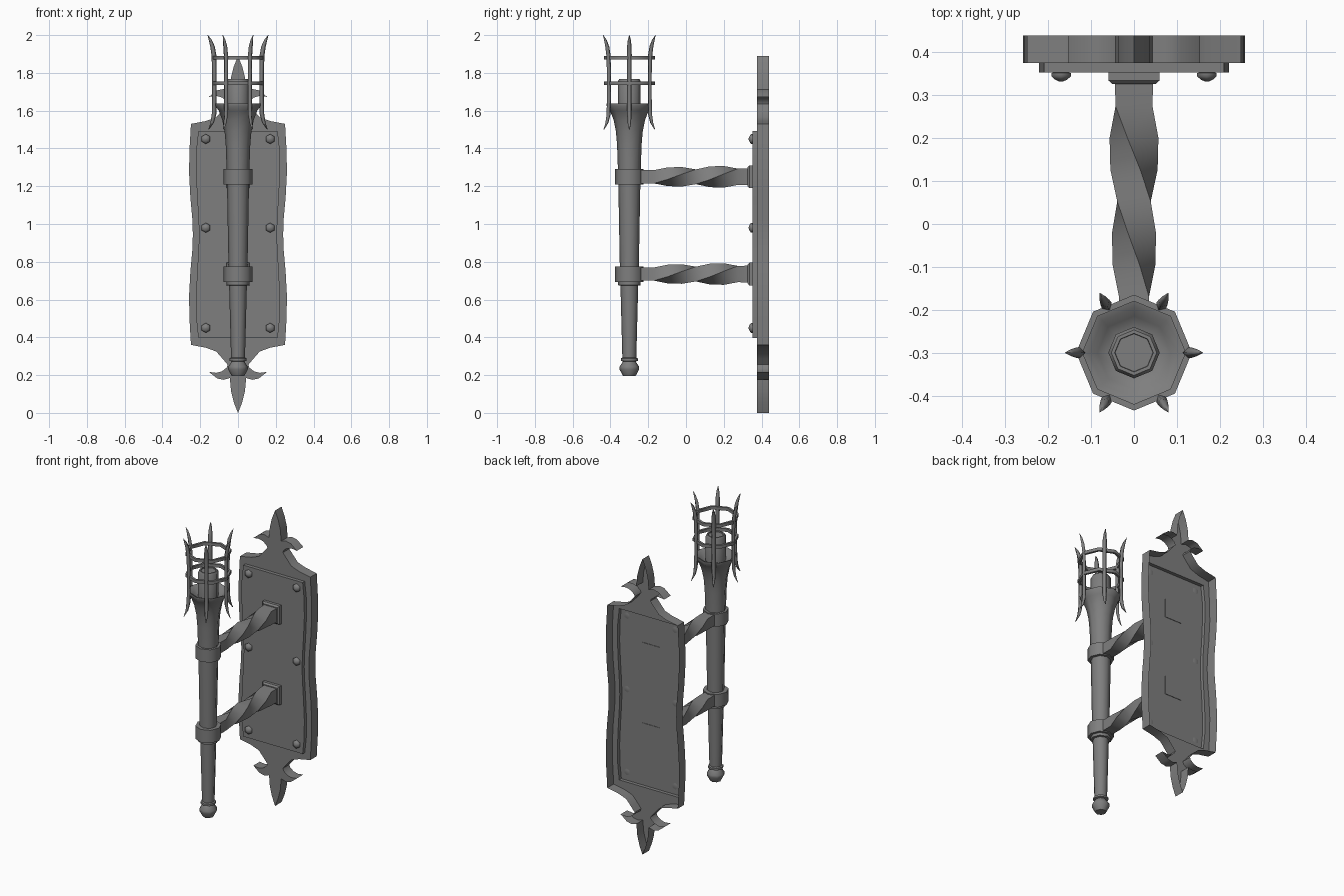
import bpy, bmesh, math
from math import pi, sin, cos

if "Cube" in bpy.data.objects:
    bpy.data.objects.remove(bpy.data.objects["Cube"])

TY = -0.30   # torch axis
MID = 0.945  # mirror height of the wall plate

# dark iron
iron = bpy.data.materials.new("dark_iron")
iron.diffuse_color = (.21, .21, .21, 1)
iron.use_nodes = True
iron.node_tree.nodes["Principled BSDF"].inputs["Base Color"].default_value = iron.diffuse_color


def finish(name, bm, angle=None):
    bmesh.ops.recalc_face_normals(bm, faces=bm.faces)
    me = bpy.data.meshes.new(name)
    bm.to_mesh(me)
    bm.free()
    me.materials.append(iron)
    ob = bpy.data.objects.new(name, me)
    bpy.context.collection.objects.link(ob)
    if angle:
        for p in me.polygons:
            p.use_smooth = True
        me.set_sharp_from_angle(angle=math.radians(angle))
    return ob


def skin(bm, a, b):
    n = len(a)
    return [bm.faces.new((a[k], a[(k + 1) % n], b[(k + 1) % n], b[k])) for k in range(n)]


def loft(name, rings, closed=False, angle=None):
    """Skin a row of equal-length vertex rings."""
    bm = bmesh.new()
    vs = [[bm.verts.new(p) for p in r] for r in rings]
    for i in range(len(vs) if closed else len(vs) - 1):
        skin(bm, vs[i], vs[(i + 1) % len(vs)])
    if not closed:
        bm.faces.new(vs[0])
        bm.faces.new(vs[-1])
    return finish(name, bm, angle)


def circle(r, z, n=8):
    return [(r * cos(2 * pi * k / n), TY + r * sin(2 * pi * k / n), z) for k in range(n)]


def lathe(name, prof, closed=False, angle=50):
    return loft(name, [circle(r, z) for r, z in prof], closed, angle)


def y_ring(cx, cz, y, r, n, rot=0.0):
    return [(cx + r * cos(rot + 2 * pi * k / n), y, cz + r * sin(rot + 2 * pi * k / n)) for k in range(n)]


def mirrored(quarter):
    """Full outline from its lower-right quarter."""
    right = quarter + [(x, 2 * MID - z) for x, z in reversed(quarter) if abs(z - MID) > 1e-4]
    return right + [(-x, z) for x, z in reversed(right) if x > 1e-4]


# wall plate: thin shell, open at the back, with fleur tips and a raised panel
outline = mirrored([(0, 0), (.022, .055), (.037, .115), (.043, .185), (.075, .175), (.11, .182),
                    (.154, .217), (.115, .212), (.085, .22), (.06, .24), (.055, .255), (.08, .285),
                    (.115, .325), (.17, .345), (.249, .36), (.257, .5), (.259, .62), (.252, .75),
                    (.242, .86), (.239, MID)])
panel = mirrored([(.21, .397), (.221, .5), (.222, .62), (.216, .75), (.209, .86), (.206, MID)])
bm = bmesh.new()
back, rim = [[bm.verts.new((x, y, z)) for x, z in outline] for y in (.44, .375)]
foot, face = [[bm.verts.new((x, y, z)) for x, z in panel] for y in (.375, .353)]
skin(bm, back, rim)
skin(bm, foot, face)
front = bm.faces.new(face)
loops = [bm.edges.get((r[k - 1], r[k])) for r in (rim, foot) for k in range(len(r))]
bmesh.ops.triangle_fill(bm, edges=loops, use_beauty=True, normal=(0, -1, 0))
bmesh.ops.recalc_face_normals(bm, faces=bm.faces)
plate = finish("wall_plate", bm, 35)
big = max(plate.data.polygons, key=lambda p: p.area)
if big.normal.y > 0:
    plate.data.flip_normals()

# rivets
for x in (-.17, .17):
    for z in (.45, .98, 1.45):
        loft("rivet", [y_ring(x, z, y, r, 6, pi / 6) for y, r in
                       ((.355, .012), (.352, .026), (.344, .026), (.336, .015), (.332, .004))],
             angle=75)

# twisted brackets, their wall flanges and torch collars
for z in (.735, 1.25):
    rings = [y_ring(0, z, .345, .045 * 2 ** .5, 4, pi / 4)]
    N = 6
    for i in range(N + 1):
        t = i / N
        rings.append(y_ring(0, z, .275 - .445 * t, (.043 - .008 * t) * 2 ** .5, 4, pi / 4 - pi * t))
    # end piece keeps the half-turned start angle
    rings.append(y_ring(0, z, -.24, .035 * 2 ** .5, 4, pi / 4 - pi))
    loft("twisted_bracket", rings, angle=40)
    loft("bracket_flange", [y_ring(0, z, y, h * 2 ** .5, 4, pi / 4) for y, h in
                            ((.356, .06), (.335, .06), (.326, .05))])
    lathe("collar", [(.045, z - .041), (.076, z - .041), (.076, z + .041), (.045, z + .041)], closed=True)

# torch body: knob, tapered shaft, flared cup
lathe("torch_body", [(.033, .195), (.052, .23), (.052, .245), (.034, .272), (.045, .276), (.045, .289),
                     (.037, .293), (.047, .674), (.06, .676), (.06, .70), (.049, .702), (.059, 1.25),
                     (.065, 1.42), (.071, 1.49), (.083, 1.55), (.102, 1.60), (.12, 1.625), (.12, 1.637),
                     (.105, 1.632), (.085, 1.612), (.055, 1.60)])
# wick post in the cup
lathe("wick_post", [(.06, 1.58), (.06, 1.757), (.053, 1.768), (.045, 1.768), (.044, 1.762)])

# cage hoops
for z in (1.745, 1.88):
    lathe("cage_hoop", [(.12, z - .01), (.135, z - .01), (.135, z + .01), (.12, z + .01)], closed=True)

# cage prongs: (radius, height, half width)
path = [(.156, 1.50, .002), (.137, 1.535, .009), (.127, 1.58, .012), (.125, 1.66, .012),
        (.125, 1.80, .012), (.127, 1.89, .013), (.135, 1.94, .012), (.147, 1.975, .008), (.16, 2.0, .001)]
for i in range(6):
    a = i * pi / 3
    rings = []
    for r, z, w in path:
        rings.append([((r + u) * cos(a) - v * sin(a), TY + (r + u) * sin(a) + v * cos(a), z)
                      for u, v in ((w, 0), (0, w), (-w, 0), (0, -w))])
    loft("cage_prong", rings, angle=95)
